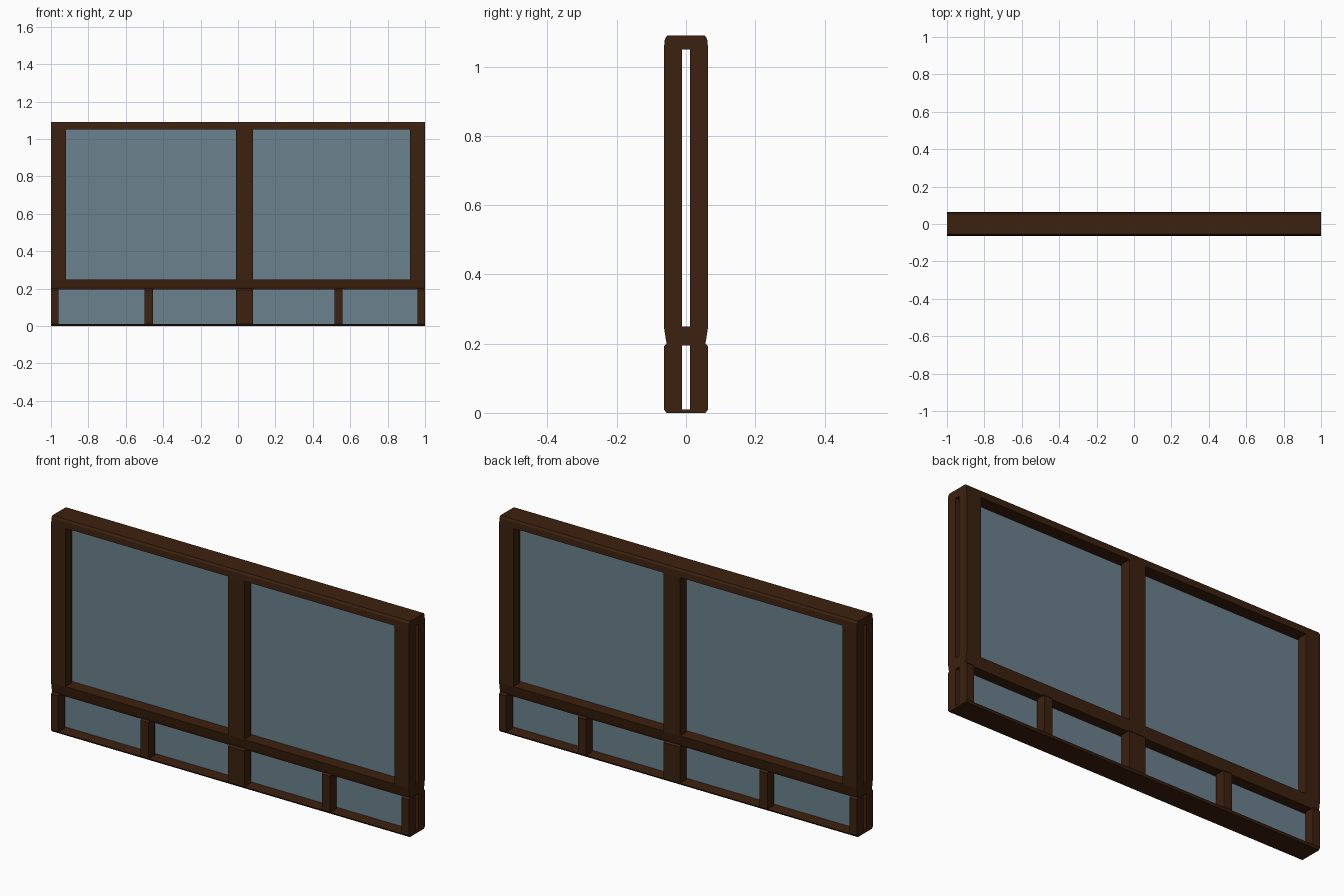
import bpy
import bmesh

cube = bpy.data.objects.get("Cube")
if cube:
    bpy.data.objects.remove(cube, do_unlink=True)


def material(name, rgb):
    m = bpy.data.materials.new(name)
    m.use_nodes = True
    m.diffuse_color = (*rgb, 1)
    m.node_tree.nodes["Principled BSDF"].inputs["Base Color"].default_value = (*rgb, 1)
    return m


wood = material("dark_wood", (0.045, 0.015, 0.0045))
glass = material("blue_grey_glass", (0.147, 0.223, 0.27))


def prism(name, x0, x1, profile):
    """Extrude a (y, z) outline along x."""
    bm = bmesh.new()
    face = bm.faces.new([bm.verts.new((x0, y, z)) for y, z in profile])
    moved = bmesh.ops.extrude_face_region(bm, geom=[face])["geom"]
    verts = [g for g in moved if isinstance(g, bmesh.types.BMVert)]
    bmesh.ops.translate(bm, verts=verts, vec=(x1 - x0, 0, 0))
    bmesh.ops.recalc_face_normals(bm, faces=bm.faces)
    return finish(name, bm, wood)


def finish(name, bm, mat):
    mesh = bpy.data.meshes.new(name)
    bm.to_mesh(mesh)
    bm.free()
    mesh.materials.append(mat)
    ob = bpy.data.objects.new(name, mesh)
    bpy.context.collection.objects.link(ob)
    return ob


def rail(name, half):
    """Full-width rail, its outline mirrored front to back."""
    return prism(name, -1, 1, half + [(-y, z) for y, z in reversed(half)])


def post(name, x0, x1, outline):
    """Post split into a front and a back half with a glazing slot between."""
    for label, side in (("front", -1), ("back", 1)):
        prism(f"{name}_{label}", x0, x1, [(side * y, z) for y, z in outline])


def pane(name, x0, x1, z0, z1):
    bm = bmesh.new()
    bm.faces.new([bm.verts.new((x, 0, z)) for x, z in
                  ((x0, z0), (x1, z0), (x1, z1), (x0, z1))])
    finish(name, bm, glass)


D, SLOT = 0.064, 0.012

# Rails with chamfered edges
rail("top_rail", [(D, 1.05), (0.061, 1.08), (0.054, 1.09)])
rail("middle_rail", [(0.054, 0.195), (0.058, 0.21), (D, 0.25)])
rail("bottom_rail", [(0.056, 0), (D, 0.01)])

# Upper posts
upper = [(SLOT, 0.25), (D, 0.25), (D, 1.05), (SLOT, 1.05)]
for name, x0, x1 in (("upper_right_post", -1, -0.92), ("upper_centre_post", -0.01, 0.08),
                     ("upper_left_post", 0.92, 1)):
    post(name, x0, x1, upper)

# Lower posts, chamfered under the middle rail
lower = [(SLOT, 0.01), (D, 0.01), (D, 0.192), (0.056, 0.2), (SLOT, 0.2)]
for name, x0, x1 in (("lower_right_post", -1, -0.96), ("lower_right_bar", -0.5, -0.455),
                     ("lower_centre_post", -0.01, 0.08), ("lower_left_bar", 0.515, 0.56),
                     ("lower_left_post", 0.96, 1)):
    post(name, x0, x1, lower)

# Glass sheets
pane("upper_right_glass", -0.94, 0.01, 0.25, 1.05)
pane("upper_left_glass", 0.06, 0.94, 0.25, 1.05)
pane("lower_right_glass", -0.98, 0.01, 0.01, 0.195)
pane("lower_left_glass", 0.06, 0.98, 0.01, 0.195)
